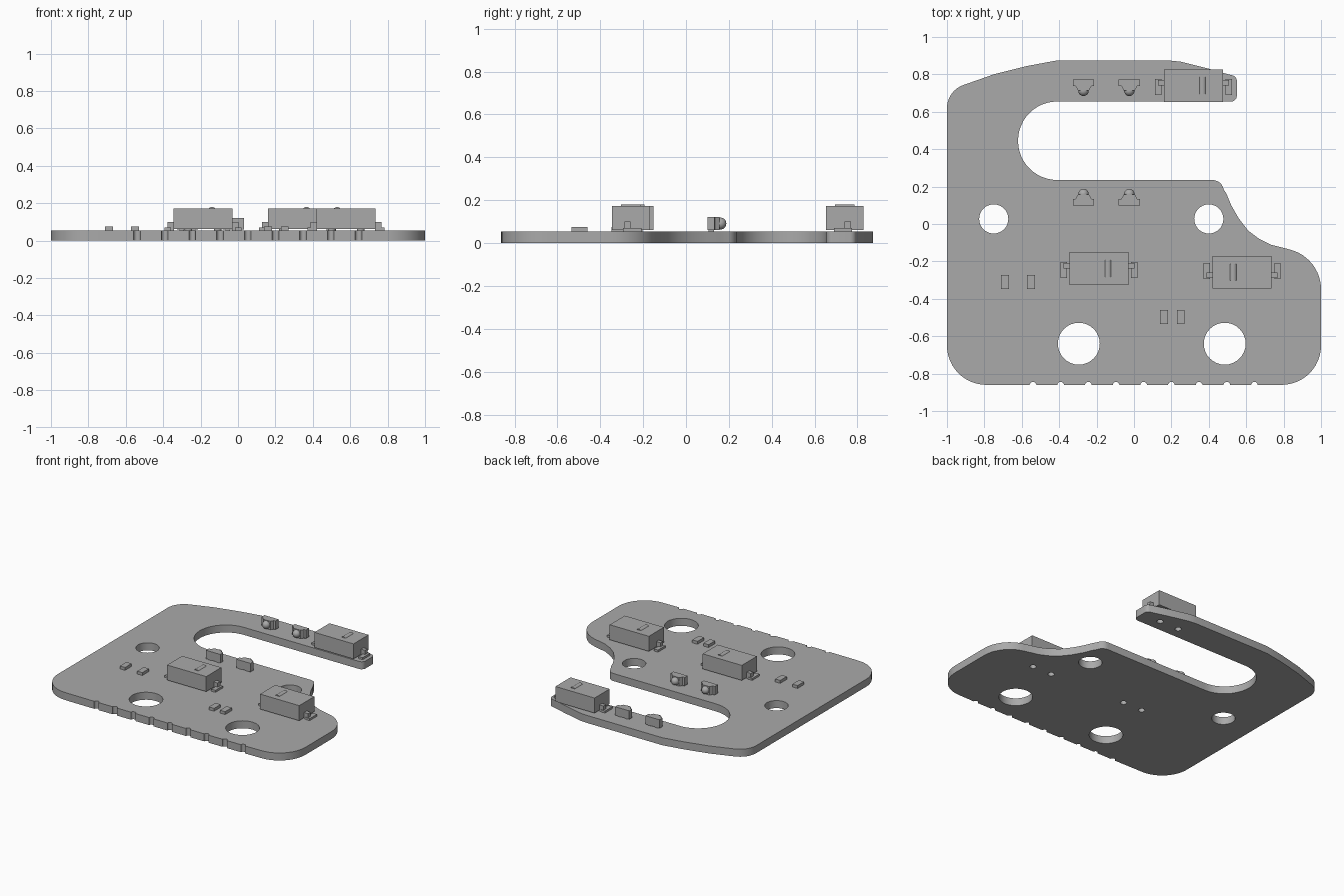
import bpy, bmesh, math
from mathutils import Matrix, Vector

if "Cube" in bpy.data.objects:
    bpy.data.objects.remove(bpy.data.objects["Cube"])

grey = bpy.data.materials.new("plain grey")
grey.diffuse_color = (0.40, 0.40, 0.40, 1)
grey.use_nodes = True
grey.node_tree.nodes["Principled BSDF"].inputs["Base Color"].default_value = grey.diffuse_color
TOP = 0.055  # board thickness


def arc(cx, cy, r, a0, a1, n=12):
    return [(cx + r * math.cos(math.radians(a0 + (a1 - a0) * i / n)),
             cy + r * math.sin(math.radians(a0 + (a1 - a0) * i / n))) for i in range(n + 1)]


def plate(name, loops, z0, z1):
    """Extrude closed 2D loops; inner loops become holes."""
    cu = bpy.data.curves.new(name, 'CURVE')
    cu.dimensions, cu.fill_mode, cu.extrude = '2D', 'BOTH', (z1 - z0) / 2
    for pts in loops:
        sp = cu.splines.new('POLY')
        sp.points.add(len(pts) - 1)
        for p, (x, y) in zip(sp.points, pts):
            p.co = (x, y, 0, 1)
        sp.use_cyclic_u = True
    tmp = bpy.data.objects.new(name, cu)
    bpy.context.collection.objects.link(tmp)
    bpy.context.view_layer.update()
    me = bpy.data.meshes.new_from_object(tmp.evaluated_get(bpy.context.evaluated_depsgraph_get()))
    bpy.data.objects.remove(tmp)
    bm = bmesh.new()
    bm.from_mesh(me)
    bpy.data.meshes.remove(me)
    bmesh.ops.remove_doubles(bm, verts=bm.verts, dist=1e-5)
    bmesh.ops.translate(bm, verts=bm.verts, vec=(0, 0, (z0 + z1) / 2))
    bmesh.ops.recalc_face_normals(bm, faces=bm.faces)
    return finish(name, bm)


def finish(name, bm, loc=(0, 0), turn=0):
    me = bpy.data.meshes.new(name)
    bm.to_mesh(me)
    bm.free()
    me.materials.clear()
    me.materials.append(grey)
    for p in me.polygons:
        p.material_index = 0
    ob = bpy.data.objects.new(name, me)
    ob.location = (loc[0], loc[1], 0)
    ob.rotation_euler.z = math.radians(turn)
    bpy.context.collection.objects.link(ob)
    bpy.ops.object.select_all(action='DESELECT')
    bpy.context.view_layer.objects.active = ob
    ob.select_set(True)
    bpy.ops.object.shade_smooth_by_angle(angle=math.radians(30))
    return ob


def box(bm, x0, x1, y0, y1, z0, z1):
    m = Matrix.Translation(((x0 + x1) / 2, (y0 + y1) / 2, (z0 + z1) / 2)) \
        @ Matrix.Diagonal((x1 - x0, y1 - y0, z1 - z0, 1))
    bmesh.ops.create_cube(bm, size=1, matrix=m)


# Board outline, counter-clockwise, with edge notches along the front
outline = arc(-0.79, -0.65, 0.21, 180, 270)
for i in range(9):
    outline += arc(-0.54 + 0.148 * i, -0.862, 0.018, 180, 0, 8)
outline += arc(0.79, -0.65, 0.21, 270, 360) + arc(0.78, -0.35, 0.22, 0, 75)
outline += [(0.73, -0.11), (0.67, -0.08), (0.61, -0.035), (0.56, 0.03), (0.52, 0.10), (0.495, 0.16)]
outline += arc(0.42, 0.175, 0.06, 10, 90, 6)
outline += arc(-0.41, 0.445, 0.21, 270, 90, 24)
outline += arc(0.52, 0.685, 0.03, 270, 360, 5) + arc(0.52, 0.765, 0.03, 0, 70, 5)
outline += [(0.40, 0.83), (0.25, 0.868), (0.20, 0.873), (-0.42, 0.873), (-0.57, 0.845), (-0.75, 0.80)]
outline += arc(-0.87, 0.62, 0.13, 110, 180, 8)

# Mounting holes and switch peg holes
switches = [(0.318, 0.74, 0), (-0.187, -0.238, 0), (0.578, -0.258, 180)]
holes = [(-0.75, 0.027, 0.078), (0.40, 0.027, 0.078), (-0.295, -0.64, 0.112), (0.485, -0.64, 0.112)]
holes += [(x + s * 0.078, y, 0.022) for x, y, t in switches for s in (-1, 1)]
plate("board", [outline] + [arc(x, y, r, 0, 360 - 360 / 32, 31) for x, y, r in holes], 0, TOP)

# Switches: body, low rounded plunger, angled lead at each end, locating pegs
for x, y, turn in switches:
    bm = bmesh.new()
    box(bm, -0.158, 0.158, -0.087, 0.087, 0.062, 0.172)
    for s in (-1, 1):
        bmesh.ops.create_cone(bm, cap_ends=True, segments=16, radius1=0.02, radius2=0.02, depth=0.03,
                              matrix=Matrix.Translation((s * 0.078, 0, 0.05)))
    finish("switch_body", bm, (x, y), turn)

    bm = bmesh.new()
    bmesh.ops.create_cone(bm, cap_ends=True, segments=24, radius1=0.022, radius2=0.022, depth=0.09,
                          matrix=Matrix.Translation((0.048, 0, 0.158)) @ Matrix.Rotation(math.pi / 2, 4, 'X'))
    finish("switch_plunger", bm, (x, y), turn)

    bm = bmesh.new()
    for s in (-1, 1):
        a, b, c = s * 0.206, s * 0.172, s * 0.155
        box(bm, min(a, b), max(a, b), -0.05, 0.035, TOP, 0.07)
        a = s * 0.19
        box(bm, min(a, c), max(a, c), 0.0, 0.03, TOP, 0.10)
    finish("switch_leads", bm, (x, y), turn)

# Optical sensors: stepped housing with a domed lens facing across the slot
for sx in (-0.27, -0.025):
    for sy, d in ((0.10, 1), (0.772, -1)):
        half = [(0.057, 0), (0.057, 0.033), (0.042, 0.035), (0.03, 0.057)]
        prof = half + [(-px, py) for px, py in reversed(half)]
        plate("sensor_housing", [[(sx + d * px, sy + d * py) for px, py in prof]], 0.06, 0.122)
        bm = bmesh.new()
        bmesh.ops.create_uvsphere(bm, u_segments=20, v_segments=12, radius=0.028,
                                  matrix=Matrix.Translation((0, 0.06, 0.091)))
        finish("sensor_lens", bm, (sx, sy), 0 if d > 0 else 180)
        bm = bmesh.new()
        for s in (-1, 1):
            box(bm, s * 0.03 - 0.012, s * 0.03 + 0.012, 0.005, 0.03, TOP, 0.062)
        finish("sensor_feet", bm, (sx, sy), 0 if d > 0 else 180)

# Small chip resistors
for rx, ry in ((-0.69, -0.31), (-0.55, -0.31), (0.16, -0.497), (0.25, -0.497)):
    bm = bmesh.new()
    box(bm, -0.021, 0.021, -0.038, 0.038, TOP, 0.076)
    finish("chip_resistor", bm, (rx, ry))
